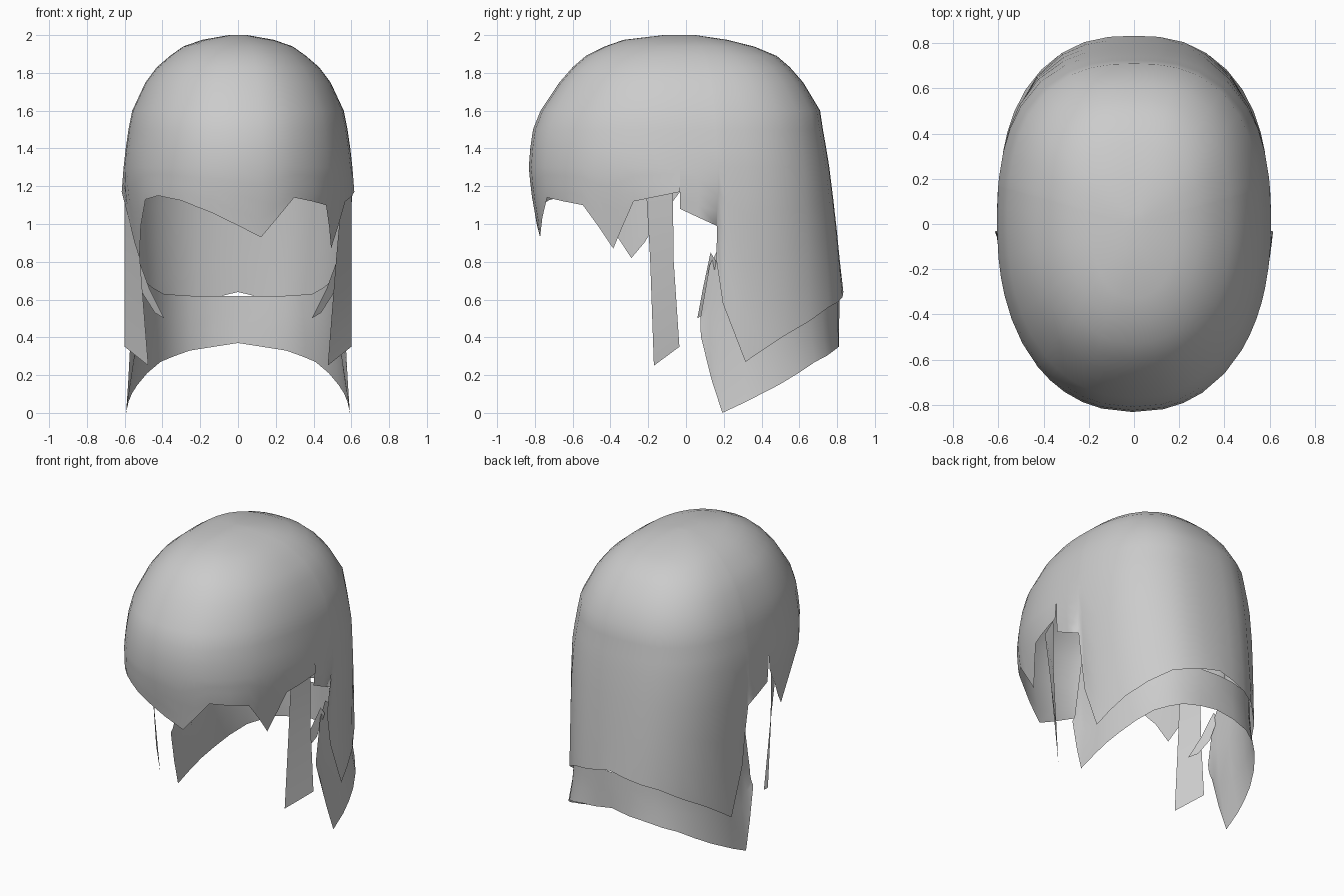
import bpy, bmesh, math

if "Cube" in bpy.data.objects:
    bpy.data.objects.remove(bpy.data.objects["Cube"])

hair = bpy.data.materials.new("hair_grey")
hair.diffuse_color = (0.6, 0.6, 0.6, 1)
hair.use_nodes = True
hair.node_tree.nodes["Principled BSDF"].inputs["Base Color"].default_value = hair.diffuse_color

# Head profile: height, half width, front depth, back depth
PROFILE = [(2.0, .05, .12, .05), (1.975, .19, .33, .22), (1.94, .29, .43, .36),
           (1.89, .36, .53, .48), (1.83, .43, .60, .55), (1.75, .49, .67, .62),
           (1.6, .56, .77, .71), (1.5, .58, .81, .725), (1.33, .605, .835, .755),
           (1.17, .61, .82, .775), (1.0, .60, .79, .795), (.8, .59, .77, .815),
           (.64, .58, .75, .833), (.3, .585, .75, .835), (0, .605, .75, .835)]
DOME_LEVELS = [p[0] for p in PROFILE[:8]] + [1.4, 1.3]


def surface(deg, z, k=1.0):
    """Point on the head at a compass angle (0 = front, 90 = right) and height."""
    for a, b in zip(PROFILE, PROFILE[1:]):
        if z >= b[0]:
            break
    t = (a[0] - z) / (a[0] - b[0])
    w, f, r = (a[i] + (b[i] - a[i]) * t for i in (1, 2, 3))
    s, c = math.sin(math.radians(deg)), math.cos(math.radians(deg))
    d, n = (f, 2.22) if c > 0 else (r, 2.55)
    rad = k * ((abs(s) / w) ** n + (abs(c) / d) ** n) ** (-1 / n)
    return (rad * s, -rad * c, z)


def densify(rows, step=11):
    """Insert evenly spaced columns between hem points."""
    out = []
    for a, b in zip(rows, rows[1:]):
        n = max(1, math.ceil((b[0] - a[0]) / step))
        out += [tuple(p + (q - p) * i / n for p, q in zip(a, b)) for i in range(n)]
    return out + [rows[-1]]


def add_grid(bm, columns):
    """Skin a list of equal-length point columns."""
    grid = [[bm.verts.new(p) for p in col] for col in columns]
    for a, b in zip(grid, grid[1:]):
        for i in range(len(a) - 1):
            bm.faces.new((a[i], a[i + 1], b[i + 1], b[i]))


def finish(bm, name, mirror=False):
    bmesh.ops.remove_doubles(bm, verts=bm.verts[:], dist=0.0005)
    mesh = bpy.data.meshes.new(name)
    bm.to_mesh(mesh)
    bm.free()
    obj = bpy.data.objects.new(name, mesh)
    bpy.context.collection.objects.link(obj)
    mesh.materials.append(hair)
    mesh.shade_smooth()
    if mirror:
        obj.modifiers.new("mirror", 'MIRROR').use_mirror_merge = False
    return obj


def mirrored(rows):
    """Continue a right-hand hem around the back to the left side."""
    return rows + [(360 - r[0],) + tuple(r[1:]) for r in reversed(rows[:-1])]


# Main hair shell: crown, jagged fringe and long back (angle, hem height, tuck)
FRINGE = [(-87, 1.17, 1.01), (-76, 1.02, .97), (-68, .90, .95), (-61, .82, .94),
          (-52, .99, .97), (-43, 1.13, 1), (-34, 1.15, 1), (-22.5, 1.125, 1),
          (-10, 1.06, 1), (9, .93, 1), (22, 1.14, 1), (40.5, 1.10, .99),
          (52, .87, .94), (64, 1.12, .98), (87, 1.17, 1.01)]
BACK = mirrored([(87, 1.08, .99), (105.5, .99, .99), (106, .8, .965), (109, .58, .985),
                 (119, .27, 1), (136, .41, 1), (157, .56, 1), (180, .64, 1)])
bm = bmesh.new()
for hem in (FRINGE, BACK):
    cols = []
    for deg, low, k in densify(hem):
        col = [surface(deg, z) for z in DOME_LEVELS]
        col += [surface(deg, 1.3 + (low - 1.3) * t, 1 + (k - 1) * t)
                for t in (.25, .5, .75, 1)]
        cols.append(col)
    add_grid(bm, cols)
bmesh.ops.remove_doubles(bm, verts=bm.verts[:], dist=0.0005)
rim = [e for e in bm.edges if e.is_boundary and all(v.co.z > 1.99 for v in e.verts)]
bmesh.ops.contextual_create(bm, geom=rim)
finish(bm, "hair_shell")

# Under layer at the nape: angle, top, hem, tuck at the top
NAPE = mirrored([(98, .50, .40, .93), (103, .78, .18, .92), (108, .88, 0, .92),
                 (119, .80, .06, .94), (133, .70, .15, .955), (149, .63, .27, .965),
                 (162, .62, .33, .97), (180, .62, .37, .975)])
bm = bmesh.new()
cols = []
for d, top, low, k in densify(NAPE):
    flare = .965 + .04 * abs(math.sin(math.radians(2 * d)))
    cols.append([surface(d, top + (low - top) * t, k + (flare - k) * t ** 2.5)
                 for t in (0, .33, .67, 1)])
add_grid(bm, cols)
finish(bm, "nape_layer")

# Long strands in front of the ears
bm = bmesh.new()
add_grid(bm, [[(.55, -.21, 1.16), (.52, -.19, .82), (.475, -.17, .25)],
              [(.60, -.07, 1.18), (.60, -.065, .8), (.60, -.035, .35)]])
finish(bm, "ear_strands", mirror=True)

# Small locks tucked behind the ears
bm = bmesh.new()
add_grid(bm, [[(.54, .13, .85), (.47, .09, .66), (.39, .06, .50)],
              [(.55, .16, .80), (.51, .13, .64), (.44, .10, .53)]])
finish(bm, "inner_locks", mirror=True)
